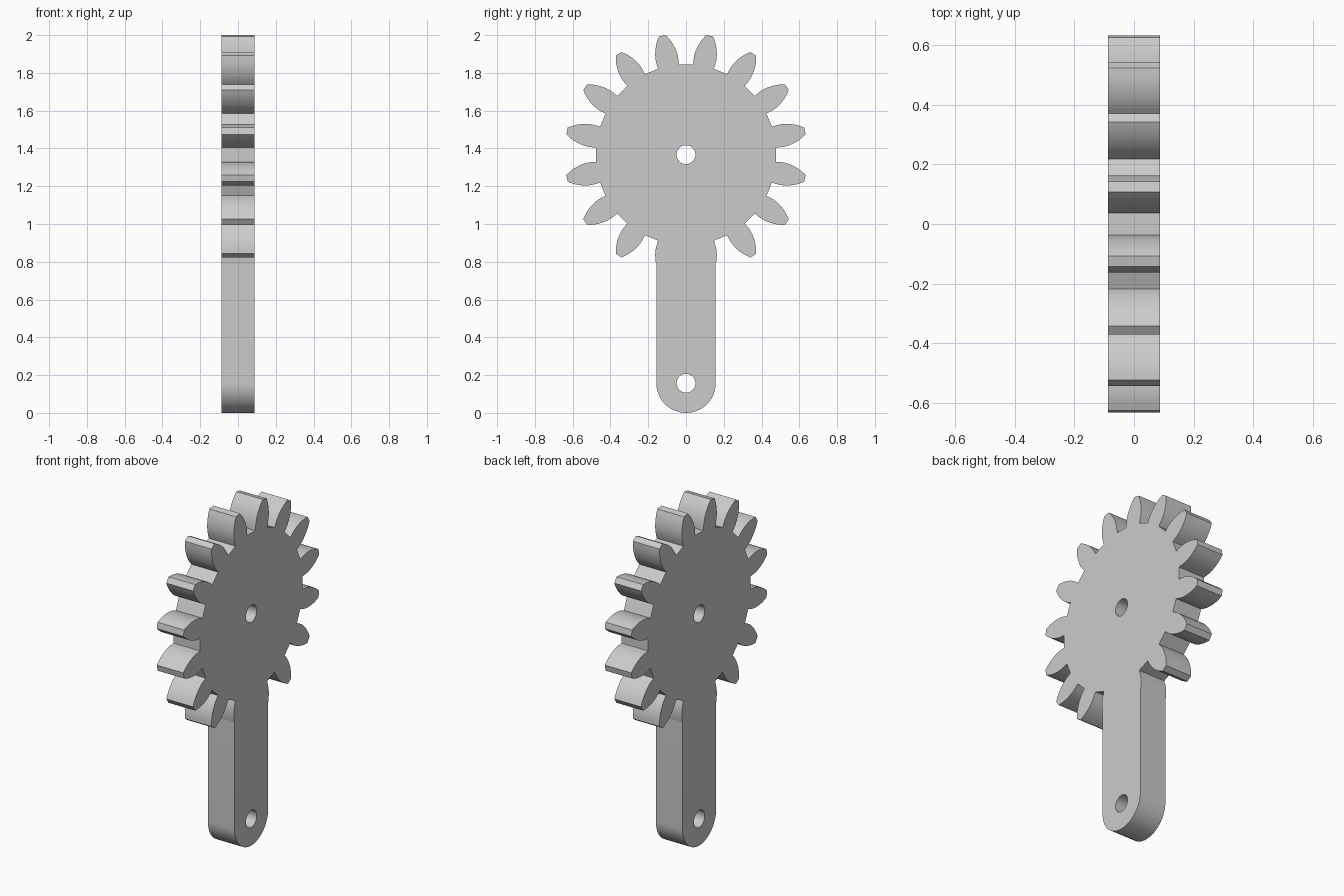
import bpy
from math import pi, sin, cos, radians
from mathutils import Matrix

cube = bpy.data.objects.get("Cube")
if cube:
    bpy.data.objects.remove(cube)

TEETH = 16
HUB_Z = 1.367          # gear centre height
ARM_HALF = 0.157       # half width of the arm and radius of its rounded foot
HOLE_R = 0.05
THICKNESS = 0.174
ARM_TOP = 0.80         # where the arm sides meet the lowest teeth

# Half tooth: distance along the tooth axis, half width
FLANK = [(0.475, 0.056), (0.50, 0.059), (0.525, 0.060), (0.55, 0.057),
         (0.575, 0.051), (0.60, 0.042), (0.62, 0.032), (0.642, 0.018)]


def arc(cz, r, start, end, steps):
    """Points on an arc in the (y, z) plane."""
    return [(r * cos(start + (end - start) * i / steps),
             cz + r * sin(start + (end - start) * i / steps)) for i in range(steps + 1)]


def gear_points():
    """Gear outline, counter-clockwise from straight down."""
    tooth = [(r, -w) for r, w in FLANK] + [(r, w) for r, w in reversed(FLANK)]
    pts = []
    for i in range(TEETH):
        a = -pi / 2 + (i + 0.5) * 2 * pi / TEETH
        pts += [(r * cos(a) - w * sin(a), HUB_Z + r * sin(a) + w * cos(a)) for r, w in tooth]
    return pts


# Join the gear outline to the arm, dropping what the arm covers
gear = [(y, z) for y, z in gear_points()
        if not (abs(y) <= ARM_HALF and z < HUB_Z - 0.49)]
gear = [p for p in gear if not (abs(p[0]) < 0.145 and p[1] < HUB_Z)]
foot = arc(ARM_HALF, ARM_HALF, pi, 2 * pi, 40)
outline = [(ARM_HALF, ARM_TOP)] + gear + [(-ARM_HALF, ARM_TOP)] + foot

# Flat filled profile with two holes, extruded across the thickness
curve = bpy.data.curves.new("gear_arm", 'CURVE')
curve.dimensions = '2D'
curve.fill_mode = 'BOTH'
curve.extrude = THICKNESS / 2
holes = [arc(z, HOLE_R, 0, 2 * pi, 40)[:-1] for z in (HUB_Z, ARM_HALF)]
for pts in [outline] + holes:
    spline = curve.splines.new('POLY')
    spline.points.add(len(pts) - 1)
    for point, (y, z) in zip(spline.points, pts):
        point.co = (y, z, 0, 1)
    spline.use_cyclic_u = True

obj = bpy.data.objects.new("gear_arm", curve)
bpy.context.collection.objects.link(obj)
bpy.ops.object.select_all(action='DESELECT')
obj.select_set(True)
bpy.context.view_layer.objects.active = obj
bpy.ops.object.convert(target='MESH')
obj = bpy.context.object

# Stand the profile up: local x -> y, local y -> z, local z -> x
obj.data.transform(Matrix(((0, 0, 1, 0), (1, 0, 0, 0), (0, 1, 0, 0), (0, 0, 0, 1))))

# Weld caps to walls and shade the curved walls smooth
import bmesh
bm = bmesh.new()
bm.from_mesh(obj.data)
bmesh.ops.remove_doubles(bm, verts=bm.verts, dist=0.0001)
bmesh.ops.recalc_face_normals(bm, faces=bm.faces)
bm.to_mesh(obj.data)
bm.free()
bpy.ops.object.shade_smooth_by_angle(angle=radians(20))

# Plain grey
grey = bpy.data.materials.new("light_grey")
grey.use_nodes = True
colour = (0.6, 0.6, 0.6, 1)
grey.diffuse_color = colour
grey.node_tree.nodes["Principled BSDF"].inputs["Base Color"].default_value = colour
obj.data.materials.clear()
obj.data.materials.append(grey)
